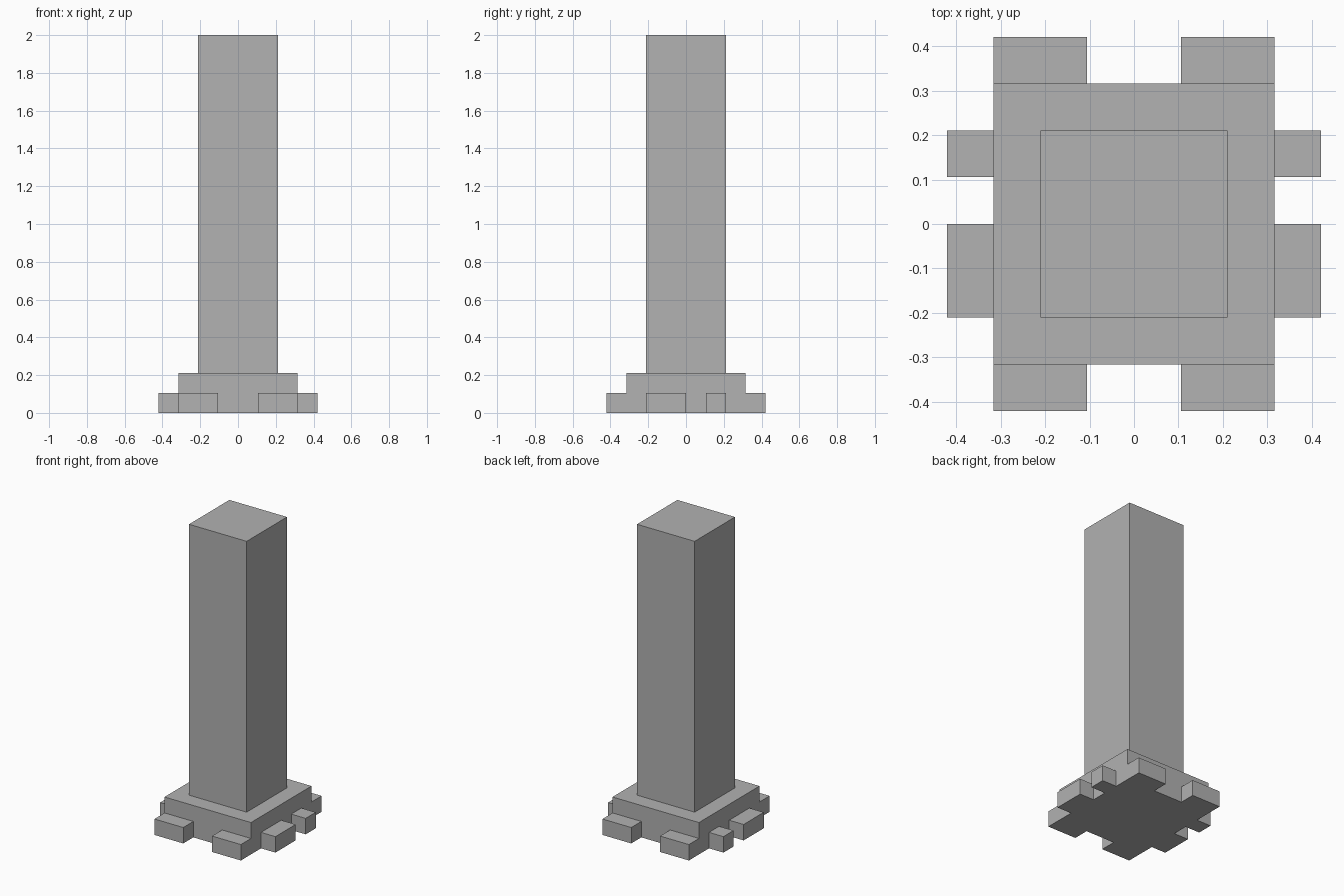
import bpy
import bmesh
from mathutils import Matrix, Vector

cube = bpy.data.objects.get("Cube")
if cube:
    bpy.data.objects.remove(cube, do_unlink=True)

U = 2 / 19  # grid unit: the tower is 19 units tall

# Single stone grey colour
grey = bpy.data.materials.new("stone_grey")
grey.use_nodes = True
colour = (0.445, 0.445, 0.445, 1)
grey.diffuse_color = colour
grey.node_tree.nodes["Principled BSDF"].inputs["Base Color"].default_value = colour


def box(name, low, high):
    """Box between two corners given in grid units."""
    low, high = Vector(low) * U, Vector(high) * U
    bm = bmesh.new()
    bmesh.ops.create_cube(bm, size=1, matrix=Matrix.Diagonal((*(high - low), 1)))
    mesh = bpy.data.meshes.new(name)
    bm.to_mesh(mesh)
    bm.free()
    mesh.materials.append(grey)
    obj = bpy.data.objects.new(name, mesh)
    obj.location = (low + high) / 2
    bpy.context.collection.objects.link(obj)
    return obj


# Plinth and tall square shaft
box("plinth", (-3, -3, 0), (3, 3, 2))
box("shaft", (-2, -2, 2), (2, 2, 19))

# Low blocks around the foot of the plinth
for side, x in (("right", -3), ("left", 1)):
    box(f"front_{side}_block", (x, -4, 0), (x + 2, -3, 1))
    box(f"back_{side}_block", (x, 3, 0), (x + 2, 4, 1))

for side, x in (("right", -4), ("left", 3)):
    box(f"{side}_long_block", (x, -2, 0), (x + 1, 0, 1))
    box(f"{side}_short_block", (x, 1, 0), (x + 1, 2, 1))
